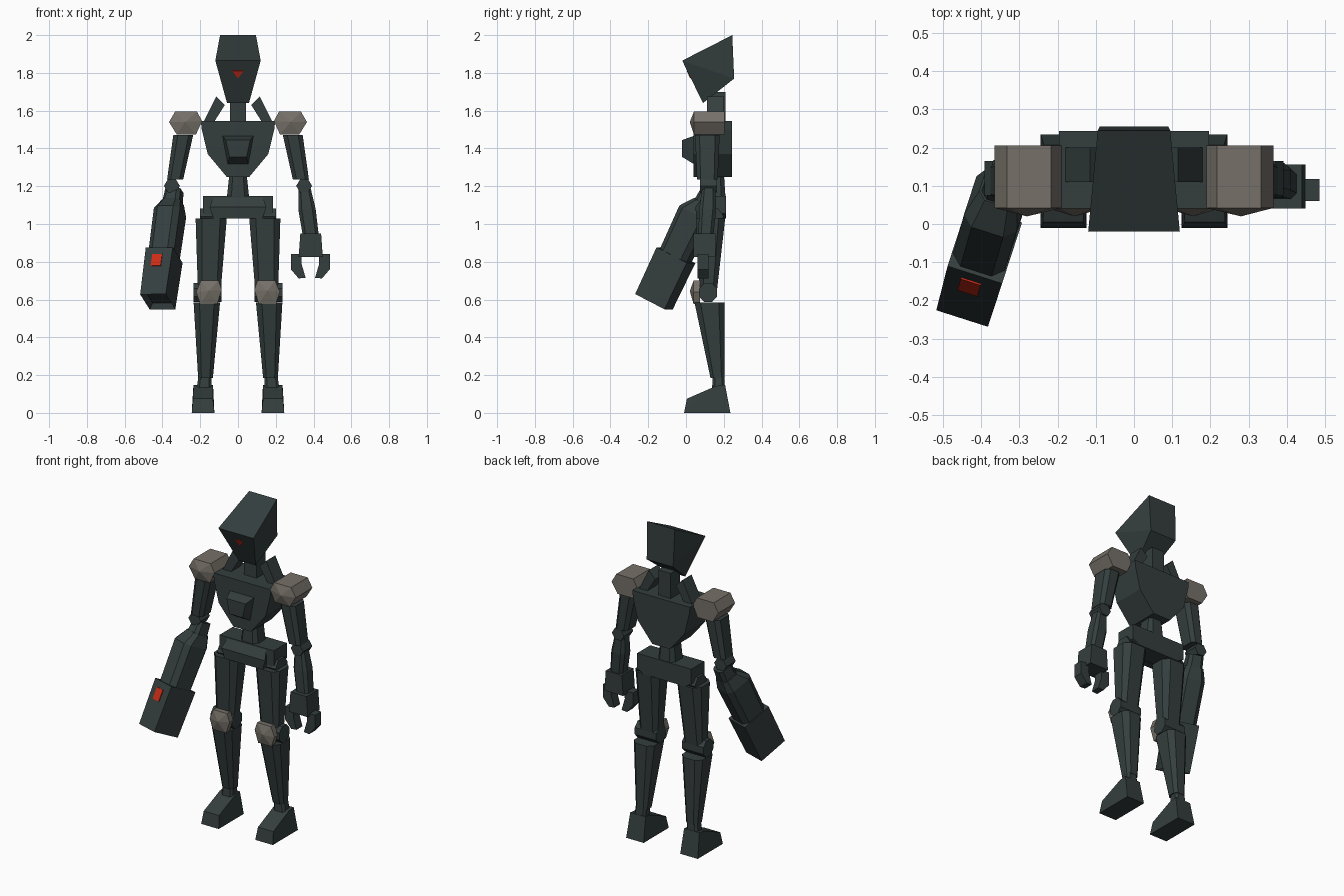
import bpy, bmesh, math
from mathutils import Vector, Matrix

if "Cube" in bpy.data.objects:
    bpy.data.objects.remove(bpy.data.objects["Cube"])


def material(name, rgb):
    m = bpy.data.materials.new(name)
    m.diffuse_color = (*rgb, 1)
    m.use_nodes = True
    m.node_tree.nodes["Principled BSDF"].inputs["Base Color"].default_value = m.diffuse_color
    return m


DARK = material("dark_slate", (0.035, 0.048, 0.048))
PAD = material("warm_grey", (0.18, 0.162, 0.138))
RED = material("signal_red", (0.6, 0.025, 0.008))


def hull(name, pts, mat=DARK, matrix=None):
    """Flat-faced convex block around a few corner points."""
    bm = bmesh.new()
    for p in pts:
        bm.verts.new(matrix @ Vector(p) if matrix else Vector(p))
    res = bmesh.ops.convex_hull(bm, input=bm.verts)
    junk = [g for g in res["geom_interior"] if isinstance(g, bmesh.types.BMVert)]
    bmesh.ops.delete(bm, geom=junk, context='VERTS')
    bmesh.ops.dissolve_limit(bm, angle_limit=0.01, verts=bm.verts, edges=bm.edges)
    bmesh.ops.recalc_face_normals(bm, faces=bm.faces)
    me = bpy.data.meshes.new(name)
    bm.to_mesh(me)
    bm.free()
    me.materials.append(mat)
    ob = bpy.data.objects.new(name, me)
    bpy.context.collection.objects.link(ob)
    return ob


def ring(cx, cy, z, w, d, c=0.0):
    """Rectangle w x d at height z with corners cut by the fraction c."""
    w, d = w / 2, d / 2
    k = c * min(w, d)
    out = []
    for sx in (-1, 1):
        for sy in (-1, 1):
            out += [(cx + sx * (w - k), cy + sy * d, z)]
            if c:
                out += [(cx + sx * w, cy + sy * (d - k), z)]
    return out


def extrude_y(outline, y0, y1):
    return [(x, y, z) for x, z in outline for y in (y0, y1)]


def extrude_x(outline, x0, x1):
    return [(x, y, z) for y, z in outline for x in (x0, x1)]


def pair(name, pts, mat=DARK):
    """Left and right copies of a part given on the +x side."""
    hull("left_" + name, pts, mat)
    hull("right_" + name, [(-x, y, z) for x, y, z in pts], mat)


def sym(*pts):
    return [(s * x, y, z) for x, y, z in pts for s in (-1, 1)]


# Head, eye and neck
hull("head", sym((0.12, -0.02, 1.865), (0.095, 0.245, 2.0),
                 (0.09, 0.255, 1.77), (0.058, 0.09, 1.64)))
face_n = Vector((0, -0.225, -0.11)).normalized()


def on_face(x, z, lift):
    return Vector((x, -0.02 + (1.865 - z) * 0.11 / 0.225, z)) + face_n * lift


hull("eye", [on_face(x, z, l) for x, z in ((-0.03, 1.812), (0.03, 1.812), (0, 1.772))
             for l in (-0.002, 0.003)], RED)
hull("neck", ring(0, 0.165, 1.53, 0.085, 0.09) + ring(0, 0.165, 1.70, 0.085, 0.09))
pair("collar_strut", extrude_y([(0.185, 1.535), (0.13, 1.535), (0.07, 1.63), (0.115, 1.675)],
                               0.11, 0.2))

# Torso
chest = [(s * x, z) for x, z in ((0.197, 1.545), (0.192, 1.5), (0.16, 1.37), (0.06, 1.25))
         for s in (-1, 1)]
hull("torso", extrude_y(chest, 0.04, 0.243))
hull("chest_plate", sym((0.083, 0.045, 1.467), (0.055, 0.045, 1.315),
                        (0.065, -0.02, 1.445), (0.045, -0.02, 1.355)))
hull("waist", ring(0, 0.15, 1.27, 0.09, 0.1, 0.4) + ring(0, 0.15, 1.13, 0.12, 0.12, 0.4))
hull("pelvis", extrude_y([(s * x, z) for x, z in ((0.185, 1.148), (0.185, 1.055), (0.14, 1.03))
                          for s in (-1, 1)], 0.085, 0.213))
hull("pelvis_front", sym((0.13, 0.09, 1.148), (0.15, 0.05, 1.09),
                         (0.13, 0.055, 1.028), (0.13, 0.1, 1.028)))
pair("hip_joint", extrude_x([(0.14 + 0.06 * math.cos(a), 1.04 + 0.05 * math.sin(a))
                             for a in [i * math.pi / 3 for i in range(6)]], 0.08, 0.2))

# Shoulders and upper arms
shoulder = [(0.365, 1.54), (0.333, 1.595), (0.217, 1.595),
            (0.19, 1.545), (0.222, 1.475), (0.325, 1.475)]
pair("shoulder_pad", extrude_y(shoulder, 0.042, 0.205) + [(0.28, 0.02, 1.54)], PAD)
pair("upper_arm", ring(0.29, 0.113, 1.47, 0.105, 0.13, 0.45)
     + ring(0.333, 0.113, 1.235, 0.085, 0.11, 0.45))
pair("elbow", extrude_y([(0.35 + 0.042 * math.cos(a), 1.202 + 0.04 * math.sin(a))
                         for a in [i * math.pi / 3 for i in range(6)]], 0.075, 0.165))

# Left forearm and gripping hand
hull("left_forearm", ring(0.352, 0.12, 1.19, 0.065, 0.07, 0.4)
     + ring(0.365, 0.115, 1.08, 0.092, 0.09, 0.4) + ring(0.385, 0.105, 0.94, 0.085, 0.08, 0.4))
hull("left_hand", ring(0.385, 0.098, 0.95, 0.11, 0.115) + ring(0.385, 0.098, 0.825, 0.128, 0.115))
for s, part in ((-1, "inner"), (1, "outer")):
    def finger(pts):
        return extrude_y([(0.383 + s * x, z) for x, z in pts], 0.06, 0.118)
    hull(part + "_finger_base", finger([(0.045, 0.84), (0.103, 0.84), (0.103, 0.76), (0.047, 0.79)]))
    hull(part + "_finger_tip", finger([(0.047, 0.79), (0.103, 0.76), (0.062, 0.712), (0.025, 0.715)]))

# Right arm cannon, built along its own axis from muzzle to elbow
muzzle, breech = Vector((-0.425, -0.17, 0.588)), Vector((-0.355, 0.07, 1.095))
axis = breech - muzzle
length = axis.length
az = axis.normalized()
ax = Vector((0.95, -0.31, 0))
ax = (ax - az * ax.dot(az)).normalized()
ay = az.cross(ax)
frame = Matrix.Translation(muzzle) @ Matrix((ax, ay, az)).transposed().to_4x4()
barrel = hull("cannon_barrel", ring(0, 0, 0, 0.142, 0.182) + ring(0, 0, 0.275, 0.15, 0.187),
              DARK, frame)
bm = bmesh.new()
bm.from_mesh(barrel.data)
bm.faces.ensure_lookup_table()
end = min(bm.faces, key=lambda f: f.normal.dot(az))
bmesh.ops.inset_region(bm, faces=[end], thickness=0.025, depth=0)
bmesh.ops.translate(bm, verts=end.verts, vec=az * 0.03)
bm.to_mesh(barrel.data)
bm.free()
hull("cannon_body", ring(0, 0, 0.265, 0.142, 0.165, 0.4) + ring(0, 0, length - 0.04, 0.145, 0.175, 0.4)
     + ring(0, 0.02, length + 0.03, 0.105, 0.11, 0.4), DARK, frame)
hull("cannon_link", ring(0, 0.02, length - 0.02, 0.1, 0.11, 0.4)
     + ring(0, 0.02, length + 0.1, 0.085, 0.09, 0.4), DARK, frame)
hull("cannon_light", ring(-0.005, -0.094, 0.165, 0.055, 0.008)
     + ring(-0.005, -0.094, 0.235, 0.055, 0.008), RED, frame)

# Legs
pair("thigh", ring(0.142, 0.13, 1.03, 0.165, 0.155, 0.45)
     + ring(0.152, 0.118, 0.64, 0.12, 0.09, 0.45))
pair("knee_joint", extrude_x([(0.117 + 0.052 * math.cos(a), 0.637 + 0.055 * math.sin(a))
                              for a in [(i + 0.5) * math.pi / 4 for i in range(8)]],
                             0.088, 0.235))
knee = [(0.197, 0.7), (0.103, 0.7), (0.086, 0.65), (0.11, 0.577), (0.2, 0.577), (0.222, 0.64)]
pair("knee_pad", extrude_y(knee, 0.04, 0.075) + [(0.155, 0.02, 0.645)], PAD)
pair("shin", ring(0.165, 0.125, 0.585, 0.14, 0.16, 0.45)
     + ring(0.172, 0.167, 0.185, 0.078, 0.075, 0.45))
pair("ankle", ring(0.175, 0.172, 0.19, 0.07, 0.06, 0.4) + ring(0.18, 0.172, 0.12, 0.08, 0.07, 0.4))
pair("foot", [(0.125, -0.01, 0), (0.245, -0.01, 0), (0.125, 0.235, 0), (0.245, 0.235, 0),
              (0.133, 0.005, 0.075), (0.238, 0.005, 0.075), (0.132, 0.16, 0.143),
              (0.236, 0.16, 0.143), (0.132, 0.207, 0.148), (0.236, 0.207, 0.148)])
